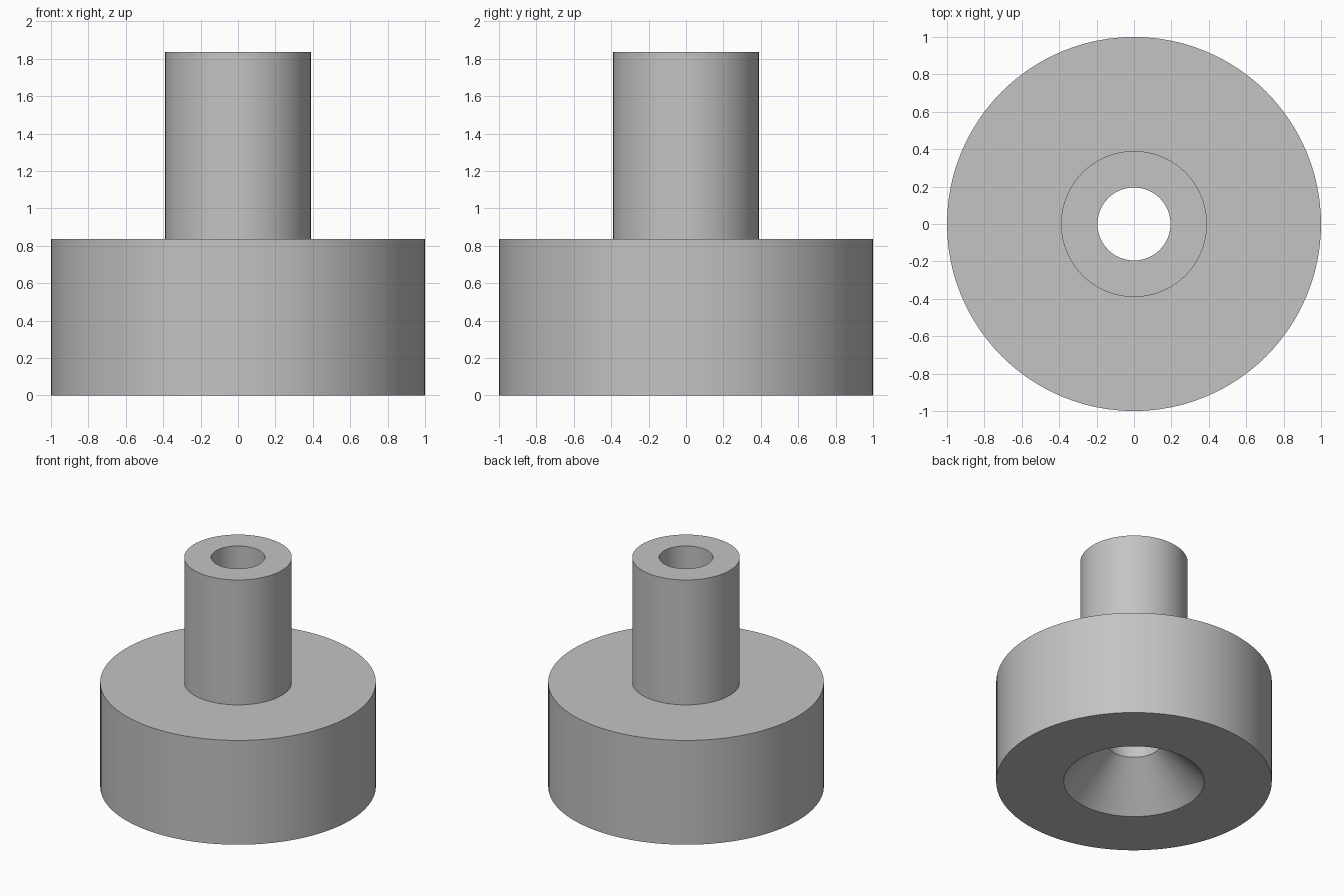
import bpy
import bmesh
from math import tau, radians
from mathutils import Vector

cube = bpy.data.objects.get("Cube")
if cube:
    bpy.data.objects.remove(cube, do_unlink=True)

SEGMENTS = 96
BASE_RADIUS, BASE_TOP = 1.0, 0.835
STEM_RADIUS, STEM_TOP = 0.39, 1.835
BORE_RADIUS = 0.195
SINK_RADIUS, SINK_DEPTH = 0.51, 0.315

# Plain grey material
grey = bpy.data.materials.new("plain_grey")
grey.use_nodes = True
colour = (0.55, 0.55, 0.55, 1)
grey.diffuse_color = colour
grey.node_tree.nodes["Principled BSDF"].inputs["Base Color"].default_value = colour


def lathe(name, profile):
    """Revolve a closed (radius, height) profile around the z axis."""
    bm = bmesh.new()
    verts = [bm.verts.new((r, 0, z)) for r, z in profile]
    edges = [bm.edges.new((v, verts[(i + 1) % len(verts)])) for i, v in enumerate(verts)]
    bmesh.ops.spin(bm, geom=verts + edges, cent=Vector(), axis=(0, 0, 1),
                   angle=tau, steps=SEGMENTS)
    bmesh.ops.remove_doubles(bm, verts=bm.verts, dist=0.0001)
    bmesh.ops.recalc_face_normals(bm, faces=bm.faces)
    mesh = bpy.data.meshes.new(name)
    bm.to_mesh(mesh)
    bm.free()
    mesh.materials.append(grey)
    obj = bpy.data.objects.new(name, mesh)
    bpy.context.collection.objects.link(obj)
    bpy.ops.object.select_all(action="DESELECT")
    obj.select_set(True)
    bpy.context.view_layer.objects.active = obj
    bpy.ops.object.shade_smooth_by_angle(angle=radians(30))
    return obj


# Wide base and stem in one piece, with a through bore and a conical countersink below
lathe("flanged_bushing", [
    (SINK_RADIUS, 0),
    (BASE_RADIUS, 0),
    (BASE_RADIUS, BASE_TOP),
    (STEM_RADIUS, BASE_TOP),
    (STEM_RADIUS, STEM_TOP),
    (BORE_RADIUS, STEM_TOP),
    (BORE_RADIUS, SINK_DEPTH),
])
